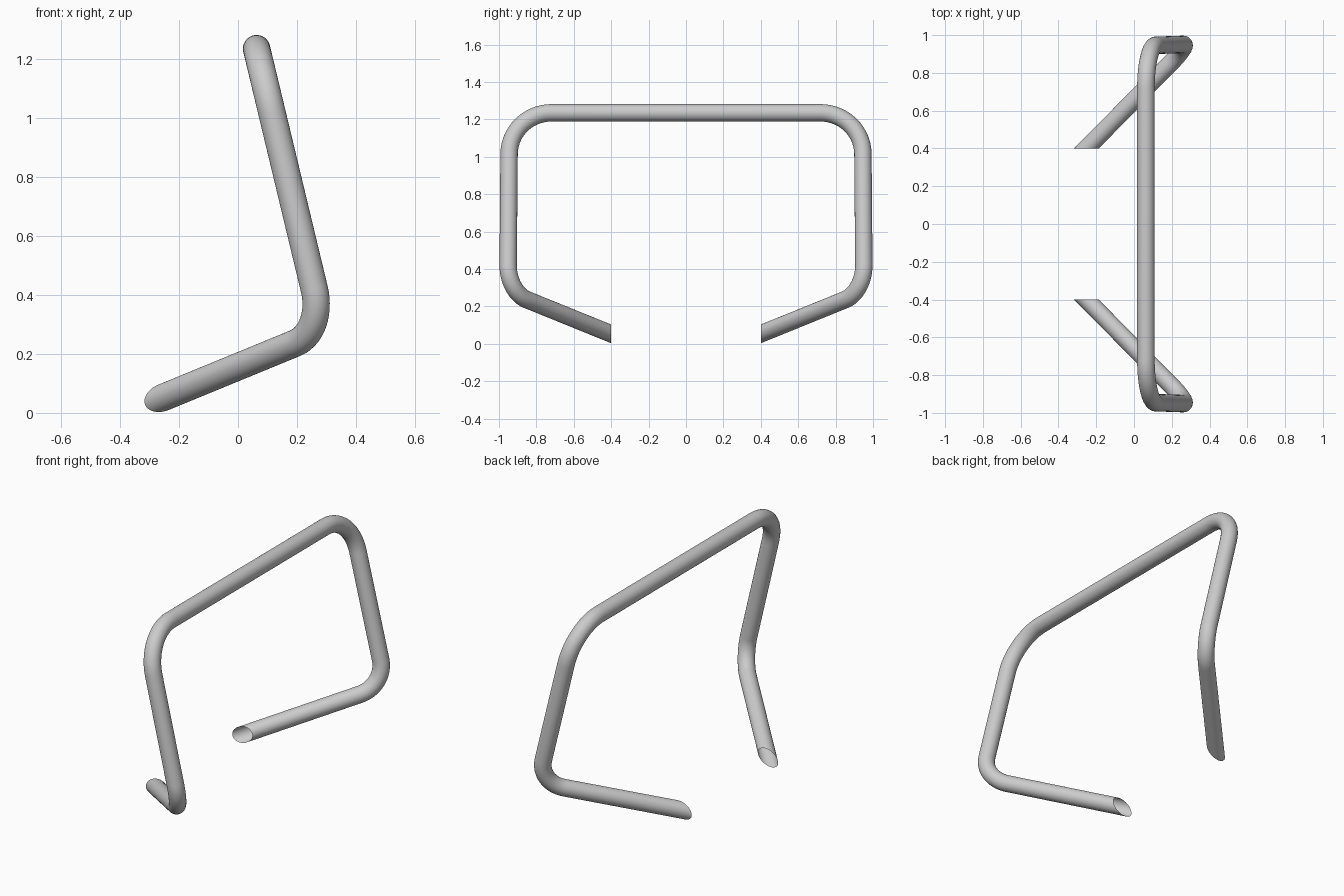
import bpy
import bmesh
import math
from mathutils import Vector

cube = bpy.data.objects.get("Cube")
if cube:
    bpy.data.objects.remove(cube, do_unlink=True)

RADIUS = 0.0465
END_Y = 0.4

steel = bpy.data.materials.new("light_grey_metal")
steel.use_nodes = True
grey = (0.6, 0.6, 0.6, 1)
steel.diffuse_color = grey
steel.node_tree.nodes["Principled BSDF"].inputs["Base Color"].default_value = grey


def bend(before, corner, after, tangent, steps=14):
    """Points of a circular arc rounding one corner of the path."""
    a = (before - corner).normalized()
    b = (after - corner).normalized()
    half = a.angle(b) / 2
    axis = (a + b).normalized()
    centre = corner + axis * (tangent / math.cos(half))
    radius = tangent * math.tan(half)
    side = (a - b).normalized()
    sweep = math.pi / 2 - half
    angles = [sweep * (1 - 2 * i / steps) for i in range(steps + 1)]
    return [centre + radius * (side * math.sin(t) - axis * math.cos(t)) for t in angles]


# Centre line of one half, mirrored for the other
foot = Vector((-0.252, END_Y, 0.053))
knee = Vector((0.293, 0.952, 0.277))
shoulder = Vector((0.063, 0.944, 1.235))
middle = Vector((0.063, 0, 1.235))
start = foot + (foot - knee).normalized() * 0.15
half_path = ([start] + bend(foot, knee, shoulder, 0.147)
             + bend(knee, shoulder, middle, 0.225))
path = half_path + [Vector((p.x, -p.y, p.z)) for p in reversed(half_path)]

# Round tube swept along the centre line
curve = bpy.data.curves.new("tube_path", "CURVE")
curve.dimensions = "3D"
curve.bevel_depth = RADIUS
curve.bevel_resolution = 14
curve.use_fill_caps = False
spline = curve.splines.new("POLY")
spline.points.add(len(path) - 1)
for point, co in zip(spline.points, path):
    point.co = (*co, 1)
helper = bpy.data.objects.new("tube_path", curve)
bpy.context.collection.objects.link(helper)
bpy.context.view_layer.update()
mesh = bpy.data.meshes.new_from_object(helper)
bpy.data.objects.remove(helper, do_unlink=True)

# Open ends trimmed flat; only the over-long lower legs are cut
bm = bmesh.new()
bm.from_mesh(mesh)
for sign in (1, -1):
    def lower(elem_verts):
        return all(v.co.z < 0.6 and v.co.y * sign > 0 for v in elem_verts)
    faces = [f for f in bm.faces if lower(f.verts)]
    edges = {e for f in faces for e in f.edges}
    verts = {v for f in faces for v in f.verts}
    bmesh.ops.bisect_plane(bm, geom=faces + list(edges) + list(verts),
                           plane_co=(0, sign * END_Y, 0), plane_no=(0, -sign, 0),
                           clear_outer=True)
bmesh.ops.recalc_face_normals(bm, faces=bm.faces)
bm.to_mesh(mesh)
bm.free()

mesh.materials.clear()
mesh.materials.append(steel)
tube = bpy.data.objects.new("bent_tube_frame", mesh)
bpy.context.collection.objects.link(tube)
bpy.context.view_layer.objects.active = tube
tube.select_set(True)
bpy.ops.object.shade_smooth_by_angle(angle=math.radians(40))
